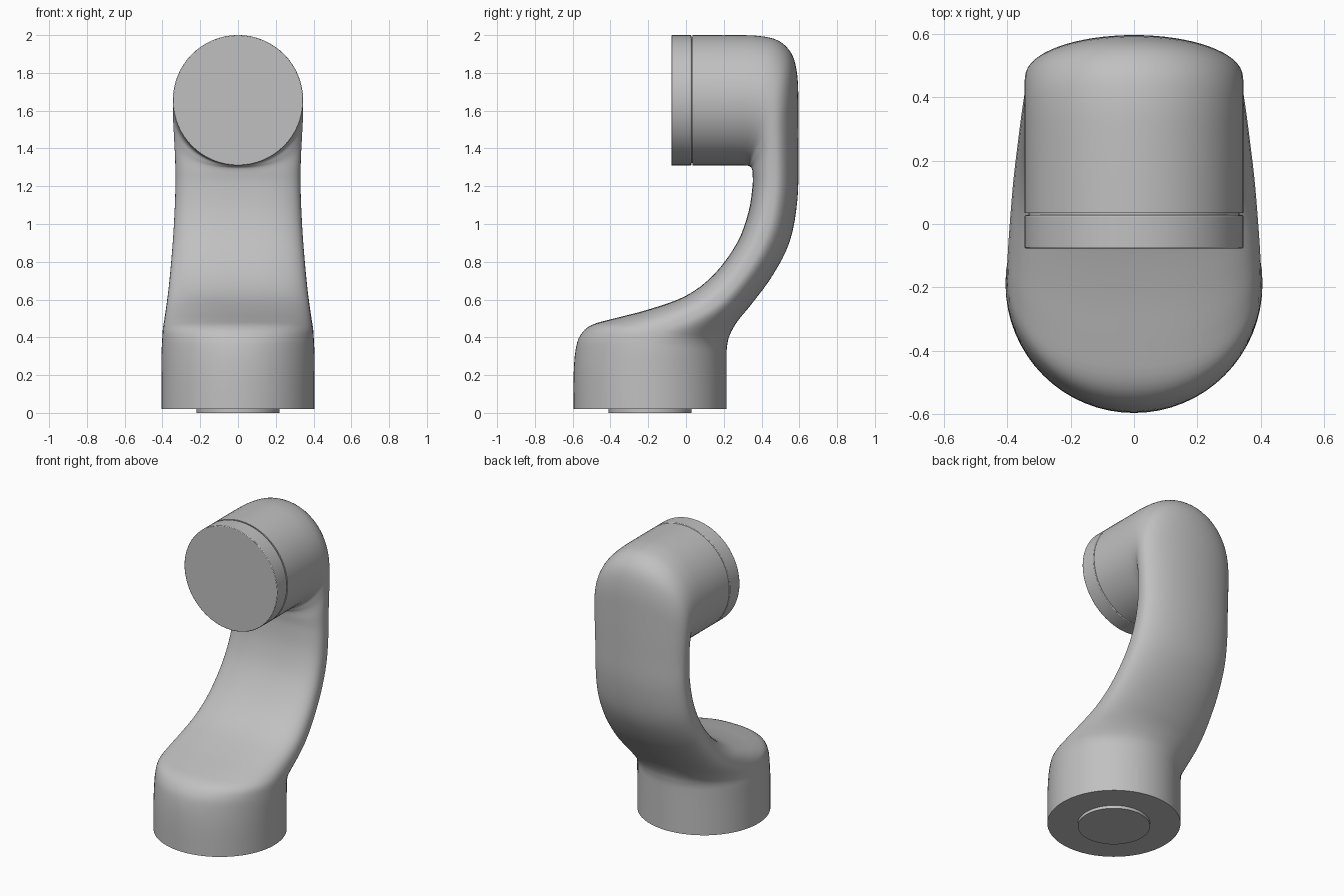
import bpy, bmesh, math
from mathutils import Matrix, Vector

cube = bpy.data.objects.get("Cube")
if cube:
    bpy.data.objects.remove(cube, do_unlink=True)

SEGMENTS = 64
HEAD_Z, HEAD_R = 1.655, 0.345
BASE_Y = -0.19

grey = bpy.data.materials.new("light grey")
grey.use_nodes = True
colour = (0.53, 0.53, 0.53, 1)
grey.diffuse_color = colour
grey.node_tree.nodes["Principled BSDF"].inputs["Base Color"].default_value = colour


def finish(name, bm, angle=40):
    bmesh.ops.recalc_face_normals(bm, faces=bm.faces)
    mesh = bpy.data.meshes.new(name)
    bm.to_mesh(mesh)
    bm.free()
    mesh.materials.append(grey)
    obj = bpy.data.objects.new(name, mesh)
    bpy.context.collection.objects.link(obj)
    bpy.ops.object.select_all(action='DESELECT')
    obj.select_set(True)
    bpy.context.view_layer.objects.active = obj
    bpy.ops.object.shade_smooth_by_angle(angle=math.radians(angle))
    return obj


def disc(name, radius, depth, centre, along_y=False, bevel=0):
    bm = bmesh.new()
    turn = Matrix.Rotation(math.pi / 2, 4, 'X') if along_y else Matrix()
    bmesh.ops.create_cone(bm, cap_ends=True, segments=SEGMENTS, radius1=radius,
                          radius2=radius, depth=depth,
                          matrix=Matrix.Translation(centre) @ turn)
    obj = finish(name, bm)
    if bevel:
        mod = obj.modifiers.new("rounded rim", 'BEVEL')
        mod.width, mod.segments, mod.limit_method = bevel, 2, 'ANGLE'
    return obj


# Link sections: front y, front z, back y, back z, half width, front squareness
SECTIONS = [
    (-.595, .02, .215, .02, .405, 2),
    (-.595, .2, .215, .2, .405, 2),
    (-.585, .33, .215, .3, .405, 2),
    (-.56, .41, .216, .34, .402, 2.1),
    (-.5, .465, .22, .37, .4, 2.3),
    (-.38, .5, .227, .4, .397, 2.5),
    (-.2, .547, .245, .44, .39, 2.8),
    (0, .62, .28, .495, .38, 3),
    (.15, .735, .35, .58, .367, 3),
    (.27, .9, .46, .73, .352, 3),
    (.33, 1.06, .55, .91, .34, 3),
    (.352, 1.2, .59, 1.13, .332, 3),
    (.352, 1.27, .595, 1.36, .332, 2.8),
    (.348, 1.295, .595, 1.6, .338, 2.4),
    (.34, 1.303, .59, 1.78, .343, 2.2),
    (.33, 1.308, .56, 1.9, .345, 2),
    (.315, 1.31, .49, 1.97, .345, 2),
    (.3, 1.31, .39, 1.995, .345, 2),
    (.26, 1.31, .26, 2, .345, 2),
    (.034, 1.31, .034, 2, .345, 2),
]


def spline(a, b, c, d, t):
    return [0.5 * (2 * q + (r - p) * t + (2 * p - 5 * q + 4 * r - s) * t ** 2
                   + (3 * q - p - 3 * r + s) * t ** 3)
            for p, q, r, s in zip(a, b, c, d)]


def section_ring(bm, section):
    fy, fz, by, bz, width, square = section
    front, back = Vector((0, fy, fz)), Vector((0, by, bz))
    middle, half = (front + back) / 2, (front - back) / 2
    ring = []
    for i in range(SEGMENTS):
        angle = math.tau * i / SEGMENTS
        c, s = math.cos(angle), math.sin(angle)
        power = 2 / square if s > 0 else 1
        x = math.copysign(abs(c) ** power, c) * width
        v = math.copysign(abs(s) ** power, s)
        ring.append(bm.verts.new(middle + half * v + Vector((x, 0, 0))))
    return ring


# Curved link body, lofted from the round base into the sideways round head
bm = bmesh.new()
rings = []
last = len(SECTIONS) - 1
STEPS = 4
for i in range(last):
    a, b, c, d = (SECTIONS[min(max(k, 0), last)] for k in range(i - 1, i + 3))
    rings += [section_ring(bm, spline(a, b, c, d, k / STEPS)) for k in range(STEPS)]
rings.append(section_ring(bm, SECTIONS[last]))
for low, high in zip(rings, rings[1:]):
    for i in range(SEGMENTS):
        j = (i + 1) % SEGMENTS
        bm.faces.new((low[i], low[j], high[j], high[i]))
bm.faces.new(rings[0])
bm.faces.new(rings[-1])
finish("link_body", bm)

# Joint cover on the head, set off by a narrow groove
disc("cover_groove", HEAD_R - 0.012, 0.03, (0, 0.03, HEAD_Z), True)
disc("joint_cover", HEAD_R, 0.105, (0, -0.0245, HEAD_Z), True, 0.004)

# Mounting boss under the base
disc("mounting_boss", 0.22, 0.03, (0, BASE_Y, 0.015))
